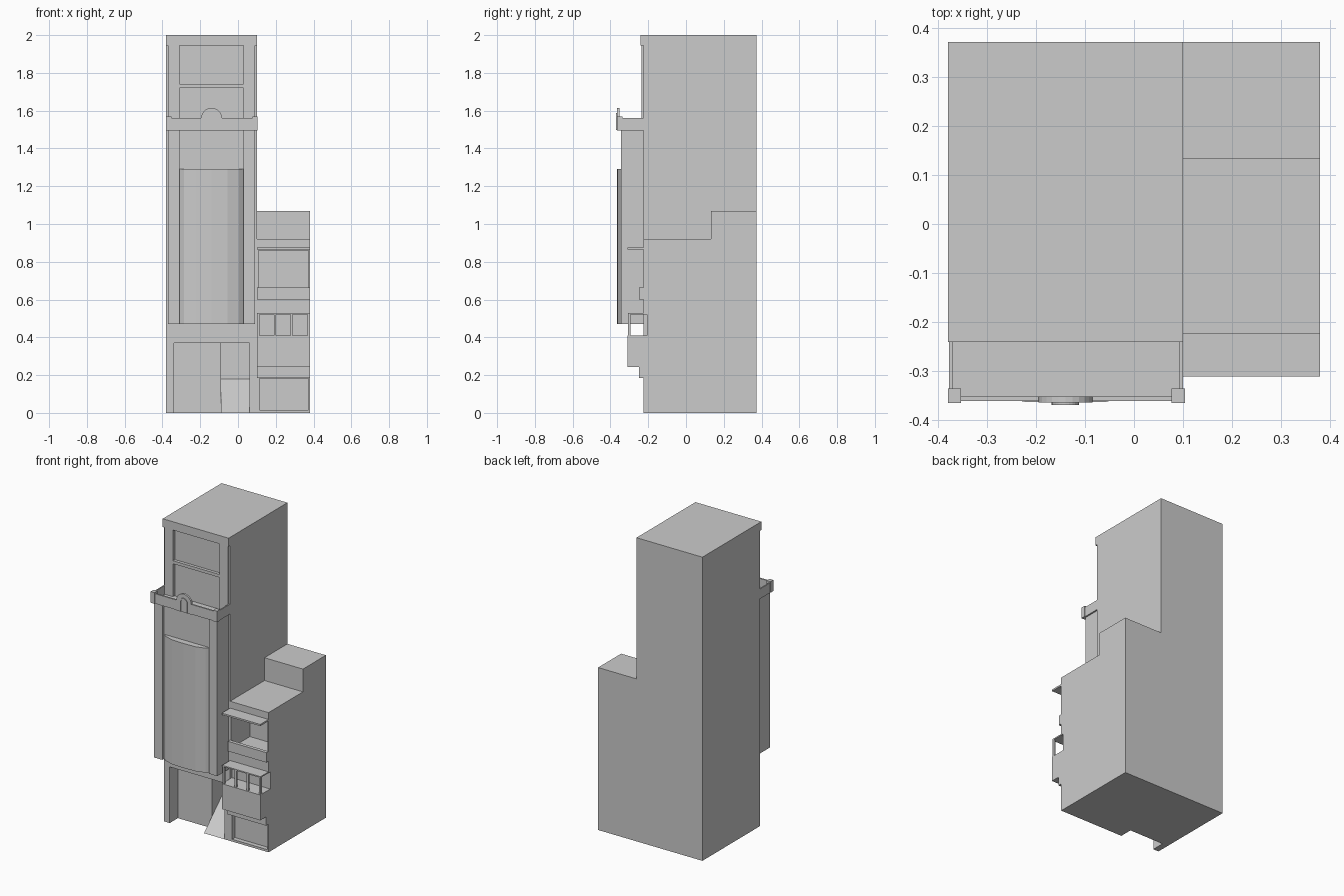
import bpy, bmesh, math

if "Cube" in bpy.data.objects:
    bpy.data.objects.remove(bpy.data.objects["Cube"])


def prism(name, pts, axis, a, b):
    """Extrude a 2D outline from a to b; axis 'x' uses (y,z), 'y' uses (x,z), 'z' uses (x,y)."""
    place = {'x': lambda p, t: (t, p[0], p[1]),
             'y': lambda p, t: (p[0], t, p[1]),
             'z': lambda p, t: (p[0], p[1], t)}[axis]
    bm = bmesh.new()
    lo = [bm.verts.new(place(p, a)) for p in pts]
    hi = [bm.verts.new(place(p, b)) for p in pts]
    bm.faces.new(lo)
    bm.faces.new(hi)
    n = len(pts)
    for i in range(n):
        j = (i + 1) % n
        bm.faces.new((lo[i], lo[j], hi[j], hi[i]))
    bmesh.ops.recalc_face_normals(bm, faces=bm.faces)
    me = bpy.data.meshes.new(name)
    bm.to_mesh(me)
    bm.free()
    ob = bpy.data.objects.new(name, me)
    bpy.context.collection.objects.link(ob)
    return ob


def box(name, x0, x1, y0, y1, z0, z1):
    return prism(name, [(x0, y0), (x1, y0), (x1, y1), (x0, y1)], 'z', z0, z1)


def cut(ob, *bounds):
    """Carve a box-shaped recess out of ob."""
    cutter = box("cutter", *bounds)
    cutter.hide_render = True
    mod = ob.modifiers.new("recess", 'BOOLEAN')
    mod.operation = 'DIFFERENCE'
    mod.solver = 'EXACT'
    mod.object = cutter
    bpy.context.view_layer.objects.active = ob
    bpy.ops.object.modifier_apply(modifier=mod.name)
    bpy.data.objects.remove(cutter, do_unlink=True)


def arch(cx, cz, r, base, n=12, reverse=False):
    """Round-headed outline in x,z standing on height base."""
    p = [(cx + r, base)]
    p += [(cx + r * math.cos(math.pi * i / n), cz + r * math.sin(math.pi * i / n)) for i in range(n + 1)]
    p += [(cx - r, base)]
    return p[::-1] if reverse else p


F, B = -0.225, 0.372        # main front and back planes
L, M, R = -0.38, 0.10, 0.38  # left side, party wall, right side

# Tower with entrance recess, stair recess and two upper panels
tower = box("tower", L, M, F, B, 0, 2.0)
cut(tower, -0.34, 0.06, -0.3, -0.14, -0.1, 0.37)
cut(tower, -0.09, 0.06, -0.3, -0.035, -0.1, 0.37)
panels = [(1.50, 1.72), (1.74, 1.945)]
for z0, z1 in panels:
    cut(tower, -0.31, 0.03, -0.3, -0.215, z0, z1)
prism("entrance_ramp", [(F, 0), (-0.035, 0), (-0.035, 0.18)], 'x', -0.09, 0.06)

# Top cornice and upper frame
box("top_cornice", L, M, -0.241, F, 1.945, 2.0)
box("upper_frame_bar", -0.31, 0.03, -0.235, F, 1.72, 1.74)
for side, x0, x1 in (("left", -0.37, -0.31), ("right", 0.03, 0.09)):
    box("upper_pilaster_" + side, x0, x1, -0.235, F, 1.5, 1.945)
    box("bay_pilaster_" + side, x0, x1, -0.345, -0.325, 0.47, 1.5)

# Projecting bay with a gently bowed front
box("bay", -0.37, 0.09, -0.325, F, 0.47, 1.5)
bow = [(-0.31, -0.325), (-0.285, -0.345), (-0.225, -0.363), (-0.14, -0.366),
       (-0.055, -0.363), (0.005, -0.345), (0.03, -0.325)]
prism("bowed_panel", bow, 'z', 0.47, 1.29)

# Terrace on top of the bay
box("terrace_floor", -0.375, 0.097, -0.355, F, 1.495, 1.503)
box("terrace_front_wall", -0.375, 0.097, -0.362, -0.352, 1.495, 1.56)
box("terrace_wall_left", -0.378, -0.37, -0.352, F, 1.495, 1.56)
box("terrace_wall_right", 0.092, 0.1, -0.352, F, 1.495, 1.56)
for side, x0 in (("left", -0.38), ("right", 0.077)):
    box("terrace_post_" + side, x0, x0 + 0.027, -0.366, -0.336, 1.495, 1.568)
prism("terrace_arch", arch(-0.14, 1.56, 0.055, 1.495), 'y', -0.365, -0.352)
prism("arch_trim", arch(-0.14, 1.56, 0.028, 1.497)
      + arch(-0.14, 1.56, 0.020, 1.497, reverse=True), 'y', -0.37, -0.364)

# Lower side wing, stepped at the roof
wing = prism("side_wing", [(F, 0), (B, 0), (B, 1.07), (0.133, 1.07), (0.133, 0.92), (F, 0.92)], 'x', M, R)
cut(wing, 0.108, 0.373, -0.3, -0.03, 0.615, 0.86)     # loggia
cut(wing, 0.09, 0.39, -0.3, -0.207, 0.41, 0.525)      # behind the balcony
cut(wing, 0.115, 0.373, -0.3, -0.195, 0.015, 0.183)   # shopfront

# Wing facade pieces
box("loggia_canopy", M, R, -0.311, F, 0.864, 0.875)
box("loggia_parapet", M, R, -0.248, F, 0.60, 0.665)
box("shopfront_band", M, R, -0.25, F, 0.185, 0.245)
box("balcony_base", M, R, -0.311, F, 0.243, 0.41)
box("balcony_roof", M, R, -0.308, -0.207, 0.522, 0.53)
for i, (x0, x1) in enumerate([(0.10, 0.114), (0.19, 0.202), (0.277, 0.289), (0.367, 0.38)]):
    box(f"balcony_post_{i + 1}", x0, x1, -0.306, -0.293, 0.41, 0.522)
